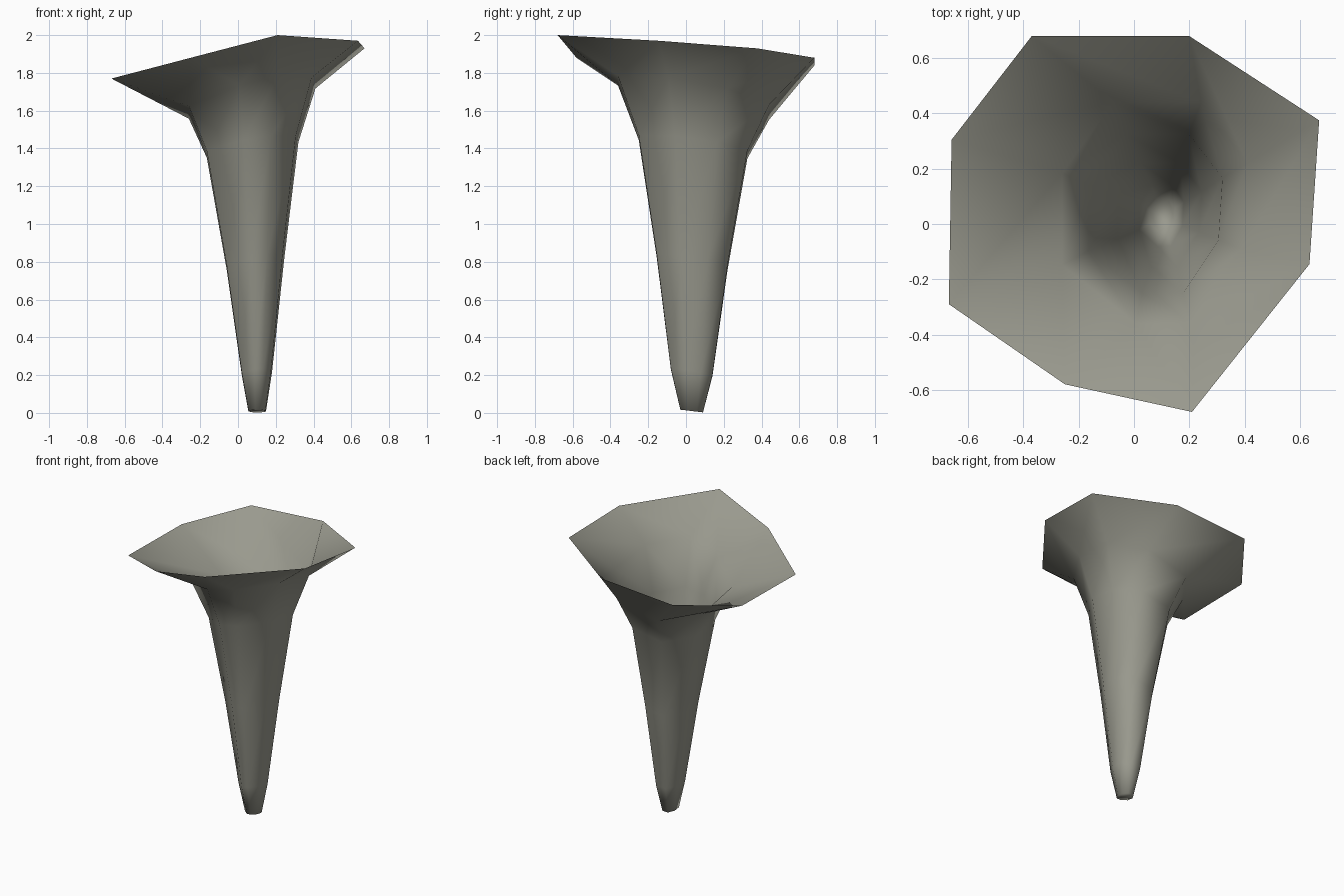
import bpy
import bmesh

cube = bpy.data.objects.get("Cube")
if cube:
    bpy.data.objects.remove(cube, do_unlink=True)

# Single muted colour
stone = bpy.data.materials.new("warm_grey")
stone.use_nodes = True
colour = (0.32, 0.32, 0.27, 1)
stone.diffuse_color = colour
stone.node_tree.nodes["Principled BSDF"].inputs["Base Color"].default_value = colour

# Irregular eight-sided cross-section, counter-clockwise from the left side
SECTION = [(-1, .36), (-1, -.47), (-.2, -1), (.41, -1),
           (.94, -.33), (1, .45), (.5, 1), (-.45, 1)]

# Stem rings: x range, y range, height at centre, slope along x and along y
RINGS = [
    ((.055, .148), (-.03, .09), .010, 0, -.12),
    ((.02, .18), (-.08, .14), .215, .1, -.15),
    ((-.06, .245), (-.155, .22), .80, .2, -.16),
    ((-.165, .32), (-.25, .325), 1.41, .18, -.15),
    ((-.26, .41), (-.36, .44), 1.67, .25, -.2),
]

# Flared lip
RIM = [(-.66, .305, 1.77), (-.67, -.29, 1.77), (-.25, -.58, 1.88), (.21, -.68, 2),
       (.635, -.145, 1.97), (.67, .375, 1.93), (.2, .68, 1.88), (-.37, .68, 1.84)]


def stem_ring(xs, ys, z, slope_x, slope_y):
    cx, cy = sum(xs) / 2, sum(ys) / 2
    hx, hy = (xs[1] - xs[0]) / 2, (ys[1] - ys[0]) / 2
    return [(cx + u * hx, cy + v * hy, z + slope_x * u * hx + slope_y * v * hy)
            for u, v in SECTION]


# Open funnel: closed at the foot, flared at the top
bm = bmesh.new()
loops = [[bm.verts.new(p) for p in ring]
         for ring in [stem_ring(*r) for r in RINGS] + [RIM]]
for low, high in zip(loops, loops[1:]):
    for i in range(len(SECTION)):
        j = (i + 1) % len(SECTION)
        bm.faces.new((low[i], low[j], high[j], high[i]))
bm.faces.new(loops[0][::-1])
for face in bm.faces:
    face.smooth = True

mesh = bpy.data.meshes.new("trumpet_funnel")
bm.to_mesh(mesh)
bm.free()
mesh.materials.append(stone)
funnel = bpy.data.objects.new("trumpet_funnel", mesh)
bpy.context.collection.objects.link(funnel)
